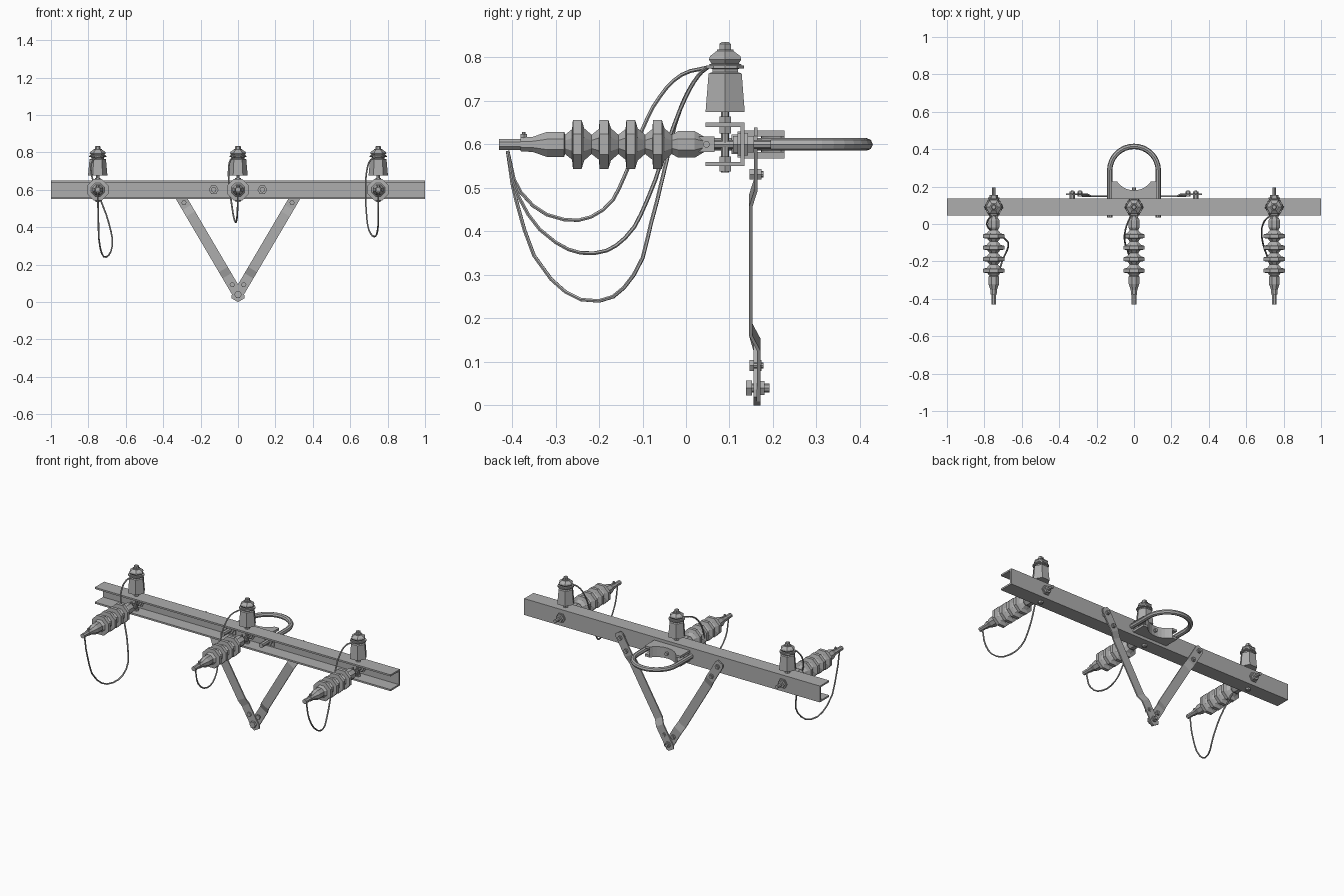
import bpy, bmesh, math
from mathutils import Vector, Matrix

cube = bpy.data.objects.get("Cube")
if cube:
    bpy.data.objects.remove(cube, do_unlink=True)

grey = bpy.data.materials.new("galvanised_grey")
grey.use_nodes = True
GREY = (0.42, 0.42, 0.42, 1)
grey.diffuse_color = GREY
grey.node_tree.nodes["Principled BSDF"].inputs["Base Color"].default_value = GREY

AXIS = {"z": Matrix(), "y": Matrix.Rotation(-math.pi / 2, 4, "X"),
        "x": Matrix.Rotation(math.pi / 2, 4, "Y")}


def finish(name, bm):
    bmesh.ops.recalc_face_normals(bm, faces=bm.faces)
    mesh = bpy.data.meshes.new(name)
    bm.to_mesh(mesh)
    bm.free()
    mesh.materials.append(grey)
    ob = bpy.data.objects.new(name, mesh)
    bpy.context.collection.objects.link(ob)
    return ob


def lathe(name, profile, loc, axis="z", sides=8, turn=0.0):
    """Turned part: profile is (radius, height) pairs along the axis."""
    bm = bmesh.new()
    rings = []
    for r, h in profile:
        rings.append([bm.verts.new((r * math.cos(turn + math.tau * i / sides),
                                    r * math.sin(turn + math.tau * i / sides), h))
                      for i in range(sides)])
    for a, b in zip(rings, rings[1:]):
        for i in range(sides):
            j = (i + 1) % sides
            bm.faces.new((a[i], a[j], b[j], b[i]))
    bm.faces.new(rings[0])
    bm.faces.new(rings[-1])
    bm.transform(Matrix.Translation(loc) @ AXIS[axis])
    return finish(name, bm)


def rod(name, r, a, b, loc, axis="z", sides=8):
    return lathe(name, [(r, a), (r, b)], loc, axis, sides)


def box(name, lo, hi):
    bm = bmesh.new()
    bmesh.ops.create_cube(bm, size=1)
    lo, hi = Vector(lo), Vector(hi)
    for v in bm.verts:
        v.co = [l + (c + 0.5) * (h - l) for c, l, h in zip(v.co, lo, hi)]
    return finish(name, bm)


def prism(name, points, start, depth):
    """Extrude a flat outline of 3D points by a vector."""
    bm = bmesh.new()
    face = bm.faces.new([bm.verts.new(Vector(p) + Vector(start)) for p in points])
    new = bmesh.ops.extrude_face_region(bm, geom=[face])["geom"]
    bmesh.ops.translate(bm, vec=depth, verts=[v for v in new if isinstance(v, bmesh.types.BMVert)])
    return finish(name, bm)


def tube(name, points, radius, kind="POLY", res=3, bevel=1):
    curve = bpy.data.curves.new(name, "CURVE")
    curve.dimensions = "3D"
    curve.bevel_depth = radius
    curve.bevel_resolution = bevel
    curve.resolution_u = res
    curve.use_fill_caps = True
    spline = curve.splines.new(kind)
    if kind == "BEZIER":
        spline.bezier_points.add(len(points) - 1)
        for bp, p in zip(spline.bezier_points, points):
            bp.co = p
            bp.handle_left_type = bp.handle_right_type = "AUTO"
    else:
        spline.points.add(len(points) - 1)
        for sp, p in zip(spline.points, points):
            sp.co = (*p, 1)
    spline.use_smooth = False
    curve.materials.append(grey)
    ob = bpy.data.objects.new(name, curve)
    bpy.context.collection.objects.link(ob)


# Channel crossarm, open to the front
Y0, Y1, ZB, ZT, T = 0.045, 0.135, 0.55, 0.65, 0.01
prism("crossarm", [(0, y, z) for y, z in (
    (Y0, ZB), (Y1, ZB), (Y1, ZT), (Y0, ZT), (Y0, ZT - T),
    (Y1 - T, ZT - T), (Y1 - T, ZB + T), (Y0, ZB + T))], (-1, 0, 0), (2, 0, 0))

# Strain insulator profile: cable clamp, four sheds, end cap
strain = [(0.014, -0.43), (0.014, -0.38), (0.017, -0.38), (0.019, -0.352),
          (0.031, -0.32), (0.031, -0.28), (0.024, -0.278)]
for k in range(4):
    y = -0.25 + 0.0615 * k
    strain += [(0.038, y - 0.012), (0.061, y - 0.01), (0.061, y + 0.01), (0.04, y + 0.016),
               (0.024, y + 0.033)]
strain += [(0.033, -0.018), (0.033, 0.02), (0.019, 0.042)]

# Pin insulator profile
post = [(0.052, 0.675), (0.044, 0.763), (0.034, 0.766), (0.034, 0.773), (0.043, 0.776),
        (0.043, 0.784), (0.036, 0.786), (0.043, 0.795), (0.04, 0.803), (0.022, 0.815),
        (0.022, 0.818), (0.015, 0.818), (0.015, 0.831), (0.01, 0.835)]

for side, x in (("right", -0.75), ("middle", 0), ("left", 0.75)):
    n = side + "_"
    lathe(n + "strain_insulator", strain, (x, 0, 0.6), "y", 8, math.pi / 8)
    rod(n + "clamp_bolt", 0.004, 0.6, 0.628, (x, -0.373, 0))
    rod(n + "clamp_nut", 0.008, 0.615, 0.624, (x, -0.373, 0), sides=6)
    # Clevis, pin and eye bolt through the web
    for s in (-1, 1):
        box(n + "clevis_cheek", (x + s * 0.015 - 0.004, 0.03, 0.582),
            (x + s * 0.015 + 0.004, 0.066, 0.618))
    rod(n + "clevis_pin", 0.008, -0.025, 0.025, (x, 0.047, 0.6), "x")
    rod(n + "eye_bolt", 0.01, 0.04, 0.195, (x, 0, 0.6), "y")
    for a, b, r in ((0.108, 0.118, 0.022), (0.118, 0.125, 0.03), (0.135, 0.142, 0.03),
                    (0.142, 0.156, 0.022)):
        rod(n + "eye_bolt_nut", r, a, b, (x, 0, 0.6), "y", 6)
    # Pin insulator on its stud
    lathe(n + "pin_insulator", post, (x, 0.09, 0), "z", 6)
    rod(n + "pin_stud", 0.009, 0.535, 0.68, (x, 0.09, 0))
    for a, b in ((0.65, 0.664), (0.625, 0.64), (0.56, 0.572), (0.538, 0.55)):
        rod(n + "stud_nut", 0.015, a, b, (x, 0.09, 0), "z", 6)
    # Tie wire round the neck
    rod(n + "neck_tie", 0.046, 0.774, 0.781, (x, 0.09, 0), "z", 10)

# Jumper wires
jumpers = {
    "right_jumper": [(-.75, -.41, .585), (-.747, -.39, .47), (-.737, -.31, .29), (-.705, -.2, .24),
                     (-.672, -.12, .3), (-.69, -.08, .42), (-.74, -.045, .56),
                     (-.785, -.01, .69), (-.775, .03, .76), (-.75, .05, .777)],
    "middle_jumper": [(0, -.41, .585), (-.003, -.38, .49), (-.01, -.28, .427), (-.022, -.19, .45),
                      (-.035, -.14, .53), (-.048, -.1, .635), (-.05, -.06, .71),
                      (-.04, -.01, .76), (-.015, .05, .777)],
    "left_jumper": [(.75, -.41, .585), (.75, -.385, .48), (.745, -.3, .375), (.726, -.21, .35),
                    (.7, -.14, .385), (.687, -.09, .47), (.683, -.04, .61), (.69, 0, .71),
                    (.71, .03, .76), (.74, .05, .777)],
}
for name, pts in jumpers.items():
    tube(name, pts, 0.0045, "BEZIER")

# U-bolt round the pole, with nuts at the web
CX, CY, R = 0.13, 0.285, 0.11
bow = [(CX * math.cos(math.pi * i / 16), CY + CX * math.sin(math.pi * i / 16), 0.6)
       for i in range(17)]
tube("u_bolt", [(CX, 0.035, 0.6)] + bow + [(-CX, 0.035, 0.6)], 0.0145, bevel=2)
for s in (-1, 1):
    rod("u_bolt_nut", 0.026, 0.105, 0.118, (s * CX, 0, 0.6), "y", 6)
    box("u_bolt_washer", (s * CX - 0.03, 0.118, 0.57), (s * CX + 0.03, 0.125, 0.63))

# Pole saddle: two notched plates joined by a curved wall
arc = [(R * math.sin(t), CY + 0.005 - R * math.cos(t), 0)
       for t in (0.95 - 0.19 * i for i in range(11))]
plate = [(-0.12, Y1, 0), (0.12, Y1, 0), (0.12, arc[0][1], 0)] + arc + [(-0.12, arc[0][1], 0)]
for z in (0.568, 0.618):
    prism("saddle_plate", plate, (0, 0, z), (0, 0, 0.014))
wall = arc + [(x * 1.06, y - 0.008, 0) for x, y, z in reversed(arc)]
prism("saddle_wall", wall, (0, 0, 0.582), (0, 0, 0.036))

# V brace straps: (distance, depth, half width) stations along each strap
along = Vector((0.507, 0, 0.862))
stations = [(-0.035, 0.163, 0.019), (-0.02, 0.163, 0.0275), (0.116, 0.163, 0.0275),
            (0.155, 0.149, 0.0275), (0.5, 0.149, 0.0275), (0.54, 0.16, 0.0275),
            (0.668, 0.16, 0.0275), (0.683, 0.16, 0.019)]
for name, s in (("left", 1), ("right", -1)):
    bm = bmesh.new()
    rings = []
    for d, y, w in stations:
        if d < 0.12:
            y += s * 0.004
        c = along * d + Vector((0, y, 0.04))
        across = Vector((along.z, 0, -along.x)) * w
        ring = []
        for u, v in ((-1, -1), (1, -1), (1, 1), (-1, 1)):
            p = c + across * u + Vector((0, 0.004 * v, 0))
            ring.append(bm.verts.new((p.x * s, p.y, p.z)))
        rings.append(ring)
    for a, b in zip(rings, rings[1:]):
        for i in range(4):
            j = (i + 1) % 4
            bm.faces.new((a[i], a[j], b[j], b[i]))
    bm.faces.new(rings[0])
    bm.faces.new(rings[-1])
    finish(name + "_brace", bm)
    # Strap bolts
    for d, start in ((0.06, 0.146), (0.57, 0.146), (0.65, 0.13)):
        p = along * d + Vector((0, 0, 0.04))
        loc = (p.x * s, 0, p.z)
        rod(name + "_brace_bolt", 0.007, start, 0.178, loc, "y")
        rod(name + "_brace_nut", 0.014, 0.164, 0.174, loc, "y", 6)
        rod(name + "_brace_washer", 0.014, start, 0.156, loc, "y", 6)

# Bolt at the foot of the V
rod("foot_bolt_head", 0.02, 0.138, 0.152, (0, 0, 0.04), "y", 6)
rod("foot_bolt", 0.01, 0.138, 0.192, (0, 0, 0.04), "y")
rod("foot_nut", 0.018, 0.17, 0.18, (0, 0, 0.04), "y", 6)
